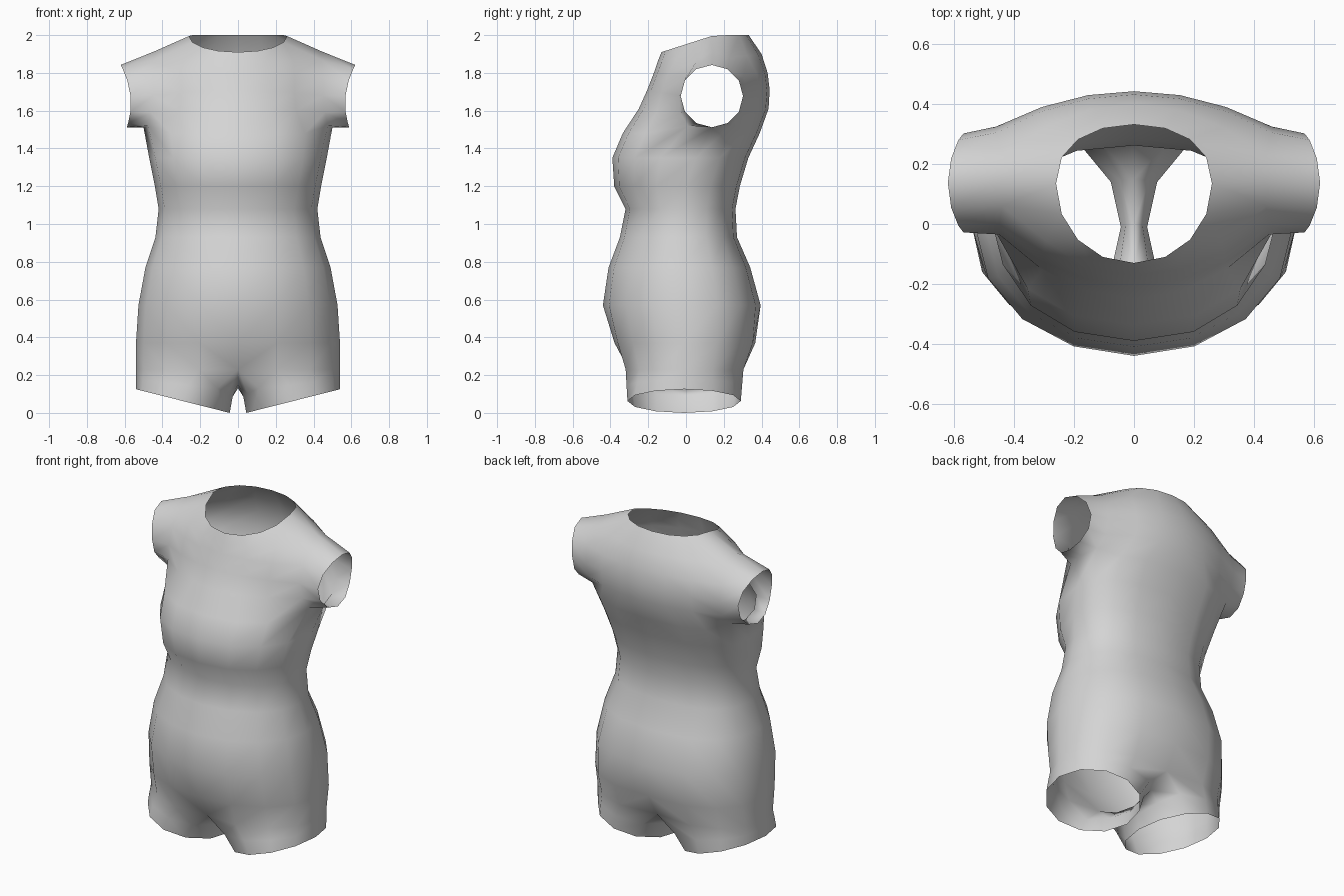
import bpy, bmesh, math

if "Cube" in bpy.data.objects:
    bpy.data.objects.remove(bpy.data.objects["Cube"])

fabric = bpy.data.materials.new("grey fabric")
fabric.diffuse_color = (0.66, 0.66, 0.66, 1)
fabric.use_nodes = True
fabric.node_tree.nodes["Principled BSDF"].inputs["Base Color"].default_value = fabric.diffuse_color

bm = bmesh.new()
N = 8  # columns on the half body: 0 = front centre, 4 = side, 8 = back centre


def bridge(a, b, closed=False):
    """Quads between two vertex rows, skipping gaps."""
    n = len(a)
    for i in range(n if closed else n - 1):
        q = (a[i], a[(i + 1) % n], b[(i + 1) % n], b[i])
        if None not in q:
            bm.faces.new(q)


def ring(z, half_w, front, side, back, front_pow=1.0, pinch=1.0):
    """Half superellipse with its own front, side and back depth."""
    row = []
    for k in range(N + 1):
        t = math.pi * (k / N - 0.5)
        s, c = math.sin(t), max(math.cos(t), 0)
        p = 0.82 if k > 4 else front_pow
        y = side + ((back - side) * s ** p if k > 4 else (front - side) * abs(s) ** p)
        if k in (0, N):
            y *= pinch
        row.append(bm.verts.new((0 if k in (0, N) else half_w * c ** p, y, z)))
    return row


def panels(fc, fe, be, bc, top=None):
    """Front and back panels beside the armhole; top is the shoulder point."""
    row = []
    for k in range(N + 1):
        if k == 4:
            row.append(bm.verts.new(top) if top else None)
            continue
        c, e = (fc, fe) if k < 4 else (bc, be)
        u = (k if k < 4 else N - k) / 3
        row.append(bm.verts.new((e[0] * u, c[0] + (e[1] - c[0]) * u * u,
                                 c[1] + (e[2] - c[1]) * u * u)))
    return row


# Trunk: height, half width, front, side and back depth, front squareness, pinch
rows = [ring(*r) for r in (
    (0.23, 0.54, -0.345, -0.01, 0.325, 1.0, 0.88),
    (0.37, 0.54, -0.39, -0.01, 0.378, 1.0, 0.97),
    (0.57, 0.527, -0.44, -0.02, 0.395),
    (0.77, 0.49, -0.41, -0.03, 0.34),
    (0.93, 0.437, -0.35, -0.03, 0.27),
    (1.08, 0.42, -0.32, -0.02, 0.262),
    (1.20, 0.44, -0.38, 0.0, 0.285, 0.92),
    (1.35, 0.47, -0.39, 0.05, 0.33, 0.9),
    (1.48, 0.485, -0.335, 0.11, 0.39, 0.9),
)]
arm_start = len(rows) - 1
# Underarm curves up into the sleeve
for k, p in ((3, (0.475, 0.01, 1.52)), (4, (0.50, 0.135, 1.51)), (5, (0.475, 0.24, 1.52))):
    rows[-1][k].co = p

# Chest and shoulder panels around the armhole
rows += [
    panels((-0.25, 1.61), (0.46, -0.03, 1.59), (0.46, 0.30, 1.59), (0.437, 1.61)),
    panels((-0.205, 1.71), (0.45, -0.035, 1.68), (0.46, 0.325, 1.68), (0.443, 1.71)),
    panels((-0.17, 1.80), (0.45, -0.005, 1.78), (0.46, 0.305, 1.78), (0.432, 1.80)),
    panels((-0.15, 1.86), (0.44, 0.06, 1.87), (0.44, 0.23, 1.88), (0.40, 1.90),
           (0.44, 0.145, 1.915)),
]

# Neckline, tilted down at the front
neck = []
for k in range(N + 1):
    t = math.pi * (k / N - 0.5)
    s = math.sin(t)
    y = 0.135 + (0.197 * s ** 0.85 if k > 4 else 0.265 * s)
    x = 0 if k in (0, N) else 0.26 * math.cos(t) ** 0.95
    neck.append(bm.verts.new((x, y, min(2.0, 1.91 + 0.32 * (y + 0.13)))))
rows.append(neck)
for low, high in zip(rows, rows[1:]):
    bridge(low, high)

# Short sleeve
a = rows[arm_start:arm_start + 5]
hole = ([a[0][4]] + [r[5] for r in a] + [a[4][4]] + [r[3] for r in reversed(a)])
cuff = []
for i in range(12):
    t = math.radians(30 * i)
    z = 1.677 - 0.165 * math.cos(t)
    x = 0.567 + 0.053 * ((z - 1.64) / 0.2) ** 2
    cuff.append(bm.verts.new((x, 0.137 + 0.165 * math.sin(t), z)))
bridge(hole, cuff, True)

# Short leg, joined through the crotch
crotch = [bm.verts.new(p) for p in ((0, 0.15, 0.165), (0, 0, 0.13), (0, -0.15, 0.155))]
groin = rows[0] + crotch
hem, thigh = [], []
for i in range(12):
    t = math.radians(30 * i - 120)
    x = 0.292 + 0.248 * math.cos(t)
    hem.append(bm.verts.new((x, -0.01 + 0.30 * math.sin(t), 0.253 * (x - 0.044))))
    mid = hem[i].co.lerp(groin[i].co, 0.5)
    mid.x = hem[i].co.x + 0.35 * (groin[i].co.x - hem[i].co.x)
    if i > N:
        mid.z += 0.02
    thigh.append(bm.verts.new(mid))
bridge(hem, thigh, True)
bridge(thigh, groin, True)

mesh = bpy.data.meshes.new("bodysuit")
bm.to_mesh(mesh)
bm.free()
mesh.materials.append(fabric)
mesh.polygons.foreach_set("use_smooth", [True] * len(mesh.polygons))
suit = bpy.data.objects.new("bodysuit", mesh)
bpy.context.collection.objects.link(suit)
mirror = suit.modifiers.new("mirror", 'MIRROR')
mirror.use_clip = True
mirror.merge_threshold = 0.001
